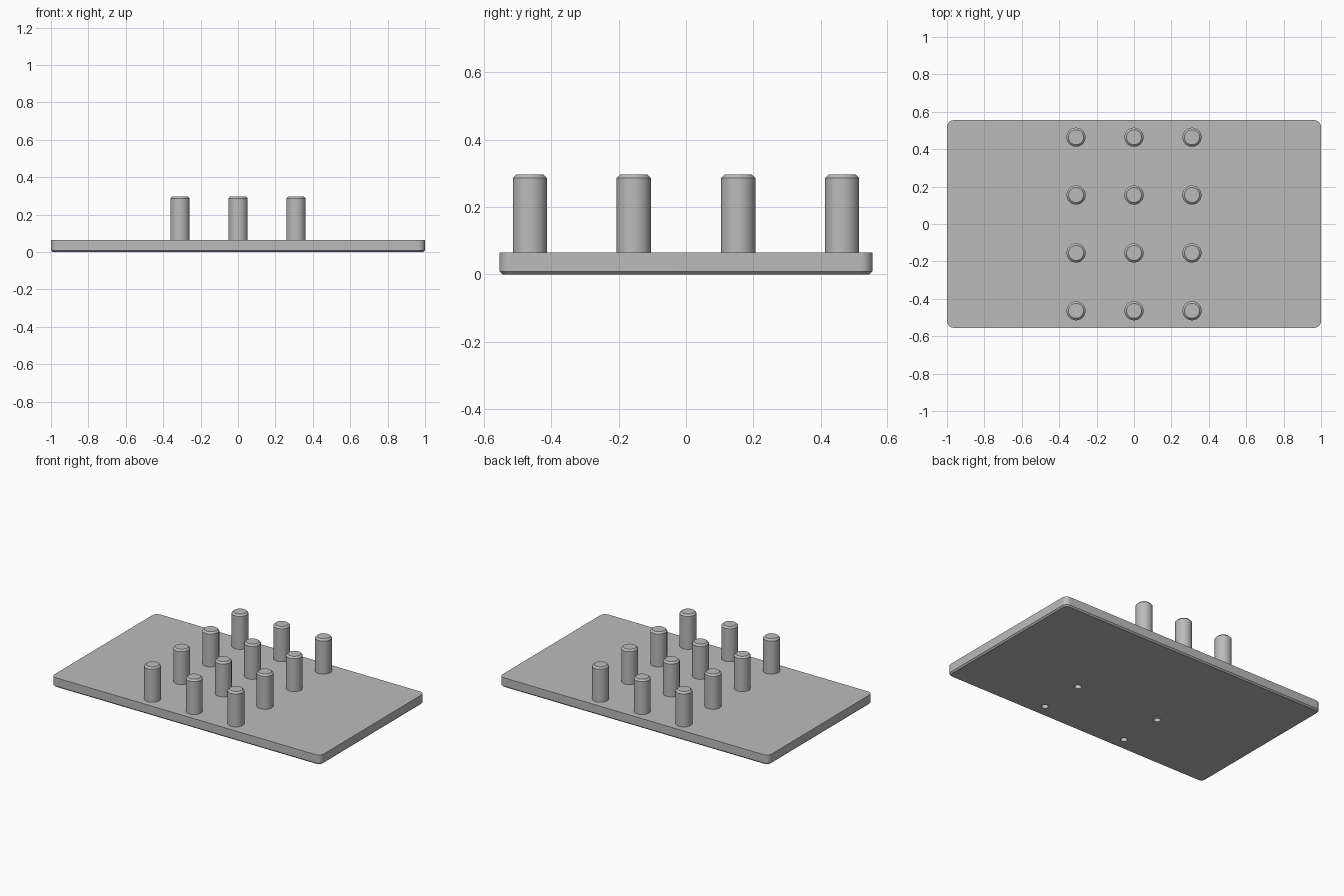
import bpy, bmesh, math

if "Cube" in bpy.data.objects:
    bpy.data.objects.remove(bpy.data.objects["Cube"])

gray = bpy.data.materials.new("plain gray")
gray.diffuse_color = (0.5, 0.5, 0.5, 1)
gray.use_nodes = True
gray.node_tree.nodes["Principled BSDF"].inputs["Base Color"].default_value = gray.diffuse_color

PLATE_TOP = 0.065
ROWS = (-0.464, -0.155, 0.155, 0.464)
COLUMNS = (-0.31, 0.0, 0.31)


def make_object(name, bm, location=(0, 0, 0)):
    mesh = bpy.data.meshes.new(name)
    bm.to_mesh(mesh)
    bm.free()
    mesh.materials.append(gray)
    obj = bpy.data.objects.new(name, mesh)
    bpy.context.collection.objects.link(obj)
    obj.location = location
    return obj


def smooth(obj):
    bpy.ops.object.select_all(action='DESELECT')
    obj.select_set(True)
    bpy.context.view_layer.objects.active = obj
    bpy.ops.object.shade_smooth_by_angle(angle=math.radians(30))


# base plate: rounded corners, small chamfer around the underside
bm = bmesh.new()
bmesh.ops.create_cube(bm, size=1)
for v in bm.verts:
    v.co = (v.co.x * 2, v.co.y * 1.11, (v.co.z + 0.5) * PLATE_TOP)
upright = [e for e in bm.edges if abs(e.verts[0].co.z - e.verts[1].co.z) > 0.01]
bmesh.ops.bevel(bm, geom=upright, offset=0.037, segments=10, profile=0.5, affect='EDGES')
rim = [e for e in bm.edges if all(v.co.z < 0.001 for v in e.verts)]
bmesh.ops.bevel(bm, geom=rim, offset=0.009, segments=1, affect='EDGES')
plate = make_object("base_plate", bm)

# blind holes in the underside, below the outer pegs of the two front rows
bm = bmesh.new()
for x in (COLUMNS[0], COLUMNS[2]):
    for y in ROWS[:2]:
        hole = bmesh.ops.create_cone(bm, cap_ends=True, segments=32,
                                     radius1=0.021, radius2=0.021, depth=0.1)
        bmesh.ops.translate(bm, verts=hole["verts"], vec=(x, y, 0))
cutter = make_object("hole_cutter", bm)
cutter.hide_render = True
cutter.hide_set(True)
cut = plate.modifiers.new("holes", 'BOOLEAN')
cut.operation = 'DIFFERENCE'
cut.solver = 'EXACT'
cut.object = cutter
bpy.context.view_layer.objects.active = plate
plate.select_set(True)
bpy.ops.object.modifier_apply(modifier=cut.name)
bpy.data.objects.remove(cutter)
smooth(plate)

# pegs: chamfered cylinders in a grid of three by four
for i, x in enumerate(COLUMNS):
    for j, y in enumerate(ROWS):
        bm = bmesh.new()
        bmesh.ops.create_cone(bm, cap_ends=True, segments=48,
                              radius1=0.051, radius2=0.051, depth=0.234)
        top = [e for e in bm.edges if all(v.co.z > 0 for v in e.verts)]
        bmesh.ops.bevel(bm, geom=top, offset=0.011, segments=1, affect='EDGES')
        peg = make_object(f"peg_{i + 1}_{j + 1}", bm, (x, y, PLATE_TOP - 0.002 + 0.117))
        smooth(peg)
